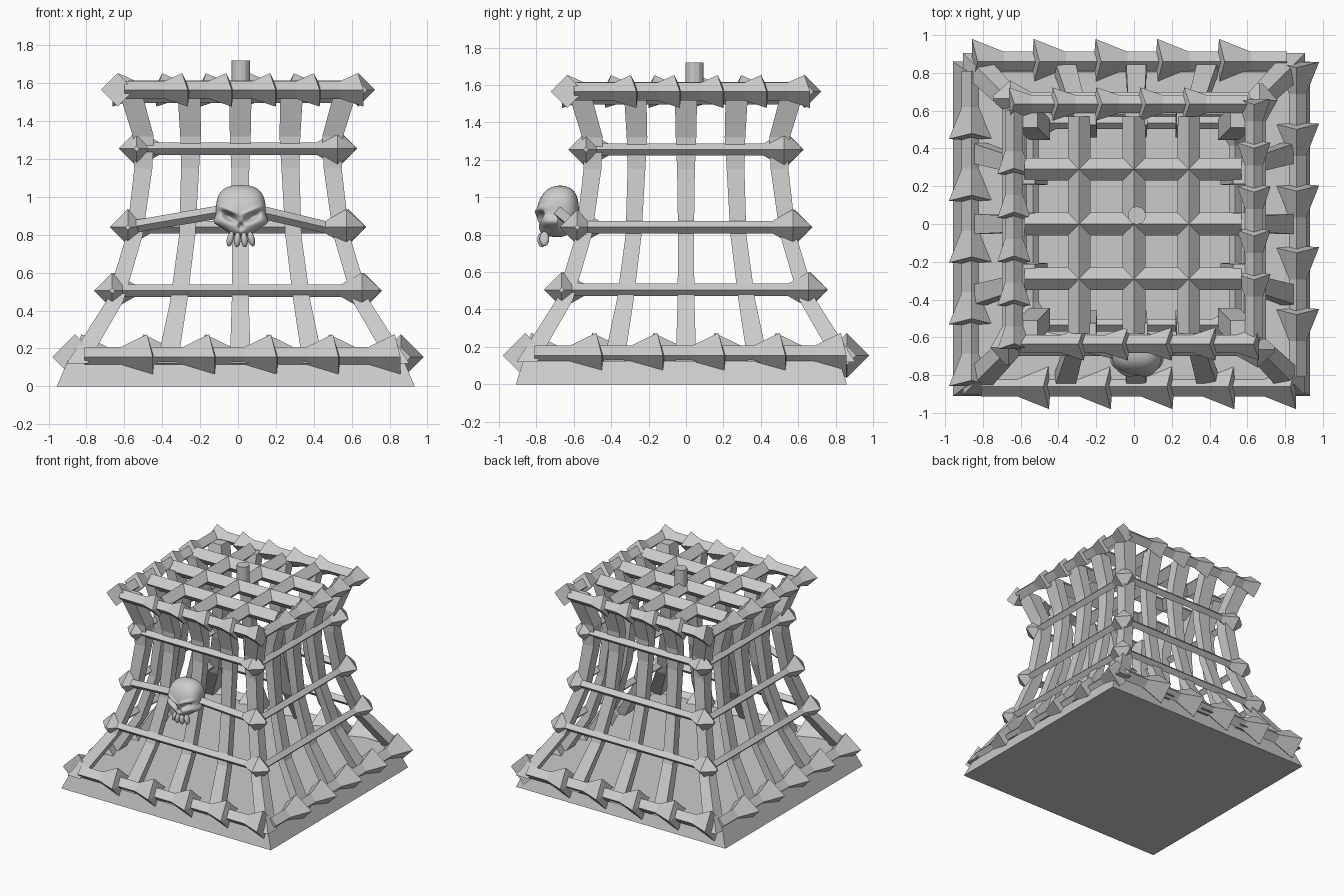
import bpy, bmesh
from math import pi, exp
from mathutils import Vector, Matrix

if "Cube" in bpy.data.objects:
    bpy.data.objects.remove(bpy.data.objects["Cube"])


def make(name, bm, smooth=False):
    bmesh.ops.recalc_face_normals(bm, faces=bm.faces)
    me = bpy.data.meshes.new(name)
    bm.to_mesh(me)
    bm.free()
    ob = bpy.data.objects.new(name, me)
    bpy.context.collection.objects.link(ob)
    for p in me.polygons:
        p.use_smooth = smooth
    return ob


def loft(name, rings, turn=0):
    """Skin a list of equal-sized rings, cap the ends, rotate by quarter turns."""
    bm = bmesh.new()
    rows = [[bm.verts.new(p) for p in r] for r in rings]
    n = len(rows[0])
    for a, b in zip(rows, rows[1:]):
        for i in range(n):
            j = (i + 1) % n
            bm.faces.new((a[i], a[j], b[j], b[i]))
    bm.faces.new(rows[0])
    bm.faces.new(rows[-1])
    bm.transform(Matrix.Rotation(turn * pi / 2, 4, 'Z'))
    return make(name, bm)


def diamond_bar(name, stations, turn=0):
    """Diamond section along x; station = (x, y, z, radius, top vertex lag)."""
    rings = [[(x, y - r, z), (x - lag, y, z + r), (x, y + r, z), (x, y, z - r)]
             for x, y, z, r, lag in stations]
    return loft(name, rings, turn)


def thorn_rim(name, start, first, step, c, z, thin, wide, flare, turn):
    """Bar carrying five barbs, each flaring and then stopping abruptly."""
    st = [(start, -c, z, thin, 0)]
    for k in range(5):
        t = first + k * step
        st += [(t - flare, -c, z, thin, 0), (t, -c, z, wide, 0.03)]
        if k < 4:
            st.append((t + 0.005, -c, z, thin, 0.015))
    return diamond_bar(name, st, turn)


# Base slab
loft("base_slab", [[(sx * w - 0.012, sy * d - 0.025, z) for sx, sy in
                    ((-1, -1), (1, -1), (1, 1), (-1, 1))]
                   for w, d, z in ((0.945, 0.885, 0), (0.885, 0.84, 0.14), (0.86, 0.83, 0.17))])

# Cage bar curve: height, distance from centre, bar width, offset of side bars
CURVE = [(0.12, 0.85, 0.11, 0.385), (0.45, 0.65, 0.09, 0.325), (0.80, 0.545, 0.085, 0.28),
         (1.15, 0.50, 0.095, 0.265), (1.32, 0.50, 0.11, 0.262), (1.56, 0.57, 0.12, 0.272)]


def cage_bar(name, side, turn, depth, corner=False):
    rings = []
    shift = 0 if corner else (0.012, 0, -0.012, 0)[turn]
    for z, r, w, off in CURVE:
        d = depth * w / 2
        x = side * (r if corner else off) + shift
        rings.append([(x + a * w / 2, -r + b * d, z)
                      for a, b in ((-1, -1), (1, -1), (1, 1), (-1, 1))])
    loft(name, rings, turn)


for t in range(4):
    # Upright bars and corner posts
    for s in (-1, 0, 1):
        cage_bar("upright_bar", s, t, 0.75)
    cage_bar("corner_post", -1, t, 1.0, True)
    # Barbed rims at bottom and top
    thorn_rim("base_rim", -0.81, -0.45, 0.327, 0.86, 0.155, 0.052, 0.12, 0.17, t)
    thorn_rim("top_rim", -0.60, -0.265, 0.232, 0.635, 1.565, 0.048, 0.088, 0.12, t)
    # Horizontal hoops, each rail ending in a pointed knob
    for c, z in ((0.665, 0.505), (0.582, 0.84), (0.535, 1.255)):
        st = [(-c + 0.01, -c, z, 0.033, 0), (c - 0.12, -c, z, 0.033, 0),
              (c - 0.01, -c, z, 0.095, 0), (c + 0.08, -c, z, 0.015, 0)]
        if z == 0.84 and t == 0:  # front rail bends out to carry the skull
            st[1:1] = [(-0.10, -0.68, 0.92, 0.035, 0), (0.12, -0.68, 0.92, 0.035, 0)]
        diamond_bar("hoop_rail", st, t)

# Roof grid
for p in (-0.28, 0.01, 0.30):
    diamond_bar("roof_bar_x", [(x, p - 0.01, 1.555, 0.06, 0) for x in (-0.58, 0.57)])
    diamond_bar("roof_bar_y", [(x, -p + 0.01, 1.555, 0.06, 0) for x in (-0.58, 0.57)], 1)

# Hanging peg
bm = bmesh.new()
bmesh.ops.create_cone(bm, cap_ends=True, segments=12, radius1=0.048, radius2=0.048, depth=0.18,
                      matrix=Matrix.Translation((0.015, 0.045, 1.63)))
make("hanging_peg", bm)


# Skull, sculpted from a sphere with soft dents and bulges
def bump(p, c, s):
    return exp(-sum(((a - b) / k) ** 2 for a, b, k in zip(p, c, s)))


SK = Vector((0.015, -0.685, 0.925))
bm = bmesh.new()
bmesh.ops.create_icosphere(bm, subdivisions=6, radius=1)
for v in bm.verts:
    # box the sphere out a little, so the face is flat and the cheeks are full
    q = sum(abs(c) ** 2.7 for c in v.co) ** (-1 / 2.7)
    x, y, z = v.co * q
    ax = abs(x)
    jaw = max(0.0, -z - 0.25)
    dent = 0
    if y < 0.3:
        dent += 0.55 * bump((ax, z), (0.47, -0.22 + 0.45 * (ax - 0.47)), (0.25, 0.15))   # eye sockets
        dent += 0.30 * bump((ax, z), (0, -0.58), (0.13, 0.12))                           # nose
        dent -= 0.14 * bump((ax, z), (0.45, 0.02 + 0.35 * (ax - 0.45)), (0.4, 0.10))     # brow
        dent -= 0.10 * bump((ax, z), (0, -0.85), (0.5, 0.3))                             # upper jaw
        dent += 0.25 * max(0, z - 0.1)                                                   # forehead slope
        dent *= min(1, (0.3 - y) / 0.6)
    cheek = 0.22 * bump((ax, z), (0.95, -0.45), (0.4, 0.2)) if y < 0 else 0
    back = max(0.0, y) * max(0.0, -z) * 0.5
    v.co = SK + Vector((x * 0.131 * (1 + cheek - 0.5 * jaw),
                        (y * (1 - back) + dent) * 0.112, z * 0.137))
make("skull", bm, True)

# Teeth
for i in (-1.5, -0.5, 0.5, 1.5):
    bm = bmesh.new()
    m = Matrix.Translation((0.015 + i * 0.037, -0.775 + abs(i) * 0.012, 0.772 + abs(i) * 0.004)) \
        @ Matrix.Rotation(-i * 0.16, 4, 'Y') @ Matrix.Diagonal((0.018, 0.026, 0.04, 1))
    bmesh.ops.create_uvsphere(bm, u_segments=16, v_segments=10, radius=1, matrix=m)
    make("tooth", bm, True)
